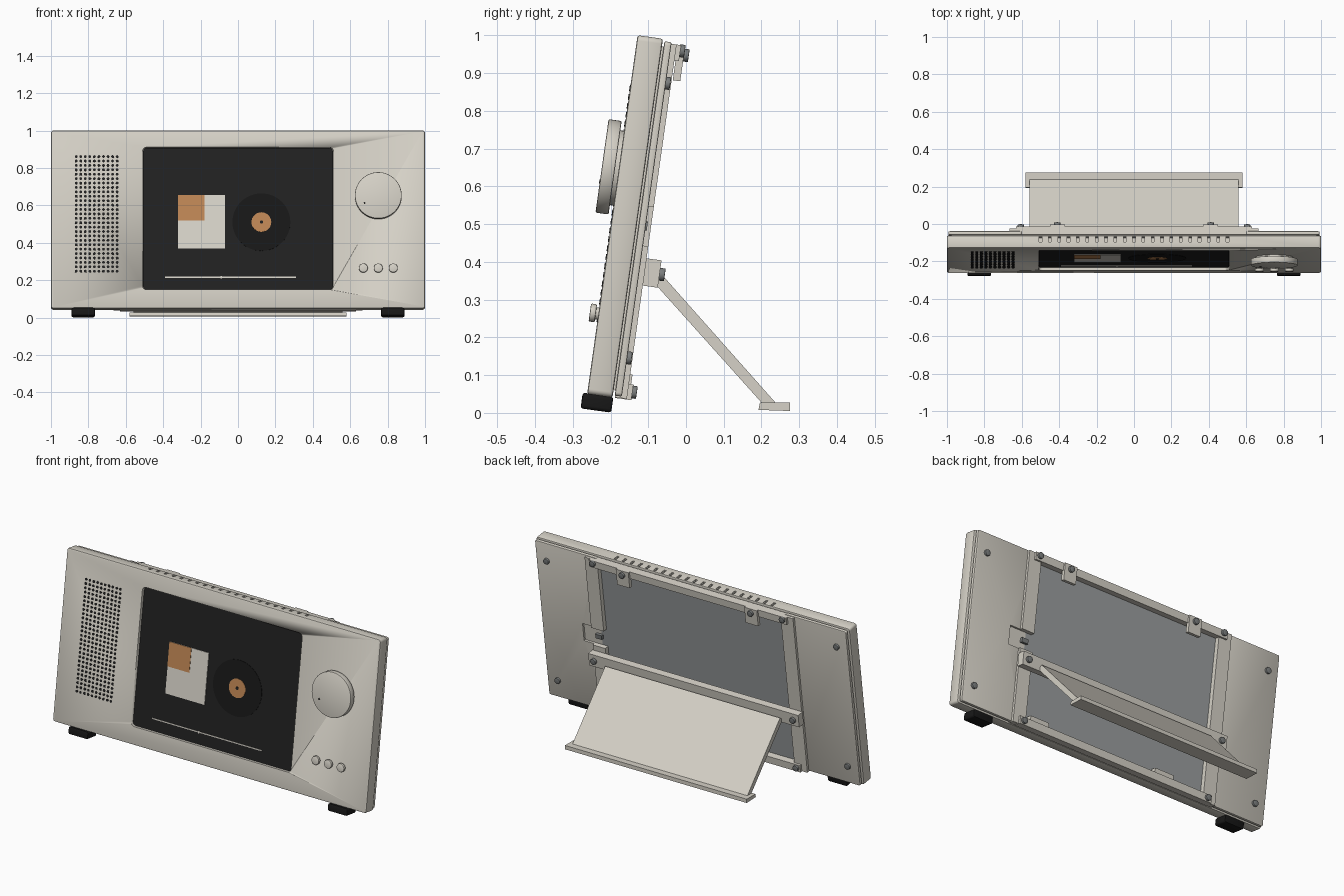
import bpy, bmesh, math
from mathutils import Matrix, Vector

if "Cube" in bpy.data.objects:
    bpy.data.objects.remove(bpy.data.objects["Cube"], do_unlink=True)

# The cabinet leans back; parts use local x, depth (y) and height (z)
LEAN = Matrix.Translation((0, -0.262, 0.05)) @ Matrix.Rotation(math.radians(-8), 4, 'X')
FACING = Matrix.Rotation(math.radians(90), 4, 'X')


def material(name, r, g, b):
    m = bpy.data.materials.new(name)
    m.use_nodes = True
    m.diffuse_color = (r, g, b, 1)
    bsdf = m.node_tree.nodes["Principled BSDF"]
    bsdf.inputs["Base Color"].default_value = (r, g, b, 1)
    bsdf.inputs["Roughness"].default_value = 0.6
    return m


BEIGE = material("warm beige", 0.67, 0.64, 0.57)
CREAM = material("cream", 0.70, 0.67, 0.60)
BLACK = material("screen black", 0.015, 0.015, 0.015)
RUBBER = material("rubber black", 0.009, 0.009, 0.009)
ORANGE = material("copper orange", 0.52, 0.24, 0.09)
SLATE = material("slate grey", 0.33, 0.345, 0.35)
STEEL = material("screw grey", 0.20, 0.21, 0.21)


def finish(name, bm, mat, matrix=LEAN, smooth=False):
    bmesh.ops.recalc_face_normals(bm, faces=bm.faces)
    mesh = bpy.data.meshes.new(name)
    bm.to_mesh(mesh)
    bm.free()
    mesh.materials.append(mat)
    ob = bpy.data.objects.new(name, mesh)
    bpy.context.collection.objects.link(ob)
    ob.matrix_world = matrix
    if smooth:
        bpy.ops.object.select_all(action='DESELECT')
        ob.select_set(True)
        bpy.context.view_layer.objects.active = ob
        bpy.ops.object.shade_smooth_by_angle(angle=math.radians(35))
    return ob


def add_box(bm, x, y, z):
    size = Vector((x[1] - x[0], y[1] - y[0], z[1] - z[0]))
    mid = Vector((x[0] + x[1], y[0] + y[1], z[0] + z[1])) / 2
    bmesh.ops.create_cube(bm, size=1, matrix=Matrix.Translation(mid) @ Matrix.Diagonal((*size, 1)))


def box(name, x, y, z, mat, corner=0, edge=0):
    """Box with optional rounded front-view corners and softened edges."""
    bm = bmesh.new()
    add_box(bm, x, y, z)
    if corner:
        rails = [e for e in bm.edges if abs((e.verts[0].co - e.verts[1].co).y) > 1e-5]
        bmesh.ops.bevel(bm, geom=rails, offset=corner, segments=5, profile=0.5, affect='EDGES')
    if edge:
        rims = [e for e in bm.edges if abs((e.verts[0].co - e.verts[1].co).y) < 1e-5]
        bmesh.ops.bevel(bm, geom=rims, offset=edge, segments=2, profile=0.5, affect='EDGES')
    return finish(name, bm, mat, smooth=bool(corner or edge))


def disc(name, x, z, r, y, mat, sides=32, edge=0):
    bm = bmesh.new()
    bmesh.ops.create_cone(bm, cap_ends=True, segments=sides, radius1=r, radius2=r, depth=y[1] - y[0],
                          matrix=Matrix.Translation((x, sum(y) / 2, z)) @ FACING)
    if edge:
        rims = [e for e in bm.edges if abs((e.verts[0].co - e.verts[1].co).y) < 1e-5]
        bmesh.ops.bevel(bm, geom=rims, offset=edge, segments=2, profile=0.5, affect='EDGES')
    return finish(name, bm, mat, smooth=True)


def prism(name, profile, half_width, mat):
    """Side profile of (y, z) points pulled across x, in world space."""
    bm = bmesh.new()
    face = bm.faces.new([bm.verts.new((-half_width, y, z)) for y, z in profile])
    new = bmesh.ops.extrude_face_region(bm, geom=[face])["geom"]
    bmesh.ops.translate(bm, verts=[v for v in new if isinstance(v, bmesh.types.BMVert)],
                        vec=(2 * half_width, 0, 0))
    return finish(name, bm, mat, Matrix.Identity(4))


def cut(ob, cutter):
    cutter.hide_render = True
    mod = ob.modifiers.new("cut", 'BOOLEAN')
    mod.operation, mod.object, mod.solver = 'DIFFERENCE', cutter, 'EXACT'
    bpy.context.view_layer.objects.active = ob
    bpy.ops.object.modifier_apply(modifier=mod.name)


# Front shell with a recessed display and a row of top vents
shell = box("front_shell", (-1, 1), (0, 0.068), (0, 0.96), BEIGE, 0.014, 0.006)
recess = box("recess_cutter", (-0.51, 0.51), (-0.05, 0.025), (0.1, 0.87), BEIGE, 0.022)
bm = bmesh.new()
for i in range(21):
    x = -0.5 + i * 0.05
    add_box(bm, (x - 0.007, x + 0.007), (0.032, 0.062), (0.925, 1))
vents = finish("vent_cutter", bm, BEIGE)
cut(shell, recess)
cut(shell, vents)

# Display and the picture on it
box("screen", (-0.508, 0.508), (0.015, 0.03), (0.102, 0.868), BLACK, 0.02)
box("album_sleeve", (-0.32, -0.07), (0.011, 0.015), (0.325, 0.612), CREAM)
box("sleeve_patch", (-0.32, -0.18), (0.009, 0.013), (0.475, 0.612), ORANGE)
disc("record", 0.125, 0.467, 0.155, (0.013, 0.016), RUBBER, 48)
disc("record_label", 0.125, 0.467, 0.053, (0.011, 0.015), ORANGE)
disc("record_hole", 0.125, 0.467, 0.009, (0.0095, 0.013), BLACK, 12)
box("progress_line", (-0.39, 0.31), (0.012, 0.016), (0.166, 0.172), CREAM)
disc("progress_marker", -0.09, 0.169, 0.007, (0.010, 0.014), CREAM, 12)

# Speaker perforations
bm = bmesh.new()
for col in range(10):
    for row in range(27):
        spot = Matrix.Translation((-0.865 + col * 0.0243, -0.0008, 0.2 + row * 0.0238))
        bmesh.ops.create_cone(bm, cap_ends=True, segments=8, radius1=0.0078, radius2=0.0078,
                              depth=0.002, matrix=spot @ FACING)
finish("speaker_holes", bm, BLACK)

# Dial and buttons
disc("dial_stem", 0.75, 0.604, 0.1, (-0.012, 0.005), BEIGE, 48)
disc("dial", 0.75, 0.604, 0.125, (-0.045, -0.01), BEIGE, 64, 0.004)
disc("dial_mark", 0.677, 0.562, 0.005, (-0.0465, -0.043), BLACK, 12)
for i, x in enumerate((0.67, 0.75, 0.83)):
    disc(f"button_stem_{i + 1}", x, 0.215, 0.016, (-0.01, 0.005), BEIGE, 20)
    disc(f"button_{i + 1}", x, 0.215, 0.024, (-0.023, -0.007), BEIGE, 24, 0.003)

# Rear core, side covers and display back
box("seam_core", (-0.975, 0.975), (0.06, 0.075), (0.02, 0.94), BEIGE)
box("display_back", (-0.62, 0.62), (0.07, 0.08), (0.03, 0.92), SLATE)
port = box("port_cutter", (0.55, 0.73), (0.08, 0.2), (0.41, 0.515), BEIGE)
for side, name in ((1, "left"), (-1, "right")):
    def span(a, b):
        return tuple(sorted((side * a, side * b)))
    cover = box(f"{name}_rear_cover", span(0.6, 0.992), (0.073, 0.092), (0.006, 0.954), BEIGE, 0.01, 0.004)
    column = box(f"{name}_frame_column", span(0.585, 0.665), (0.074, 0.106), (0.002, 0.95), BEIGE)
    if side > 0:
        cut(cover, port)
        cut(column, port)
    # Clip holding the display
    box(f"{name}_clip", span(0.37, 0.45), (0.109, 0.129), (0.855, 0.95), BEIGE)
    # Rubber foot
    box(f"{name}_foot", span(0.765, 0.89), (-0.012, 0.07), (-0.04, 0.002), RUBBER, 0.01, 0.006)
    # Screws: cover, frame, hinge bar and clip
    screws = [(0.925, 0.845, 0.104), (0.925, 0.11, 0.104), (0.605, 0.935, 0.13),
              (0.605, 0.022, 0.13), (0.635, 0.341, 0.16), (0.41, 0.925, 0.142)]
    for i, (x, z, y) in enumerate(screws):
        disc(f"{name}_screw_{i + 1}", side * x, z, 0.017, (y - 0.016, y), STEEL, 20, 0.002)
for cutter in (recess, vents, port):
    bpy.data.objects.remove(cutter, do_unlink=True)

# Frame rails with lower tabs, and a small port plug
box("top_rail", (-0.63, 0.63), (0.074, 0.118), (0.908, 0.95), BEIGE)
box("bottom_rail", (-0.63, 0.63), (0.074, 0.118), (0.0, 0.042), BEIGE)
for i, x in enumerate((0.5, -0.32)):
    box(f"rail_tab_{i + 1}", (x - 0.06, x + 0.06), (0.076, 0.112), (0.03, 0.068), BEIGE)
box("port_plug", (0.61, 0.65), (0.078, 0.096), (0.45, 0.475), STEEL)

# Hinge bar and folding stand
box("hinge_bar", (-0.67, 0.67), (0.105, 0.146), (0.305, 0.378), BEIGE)
prism("stand_plate", [(-0.085, 0.345), (-0.06, 0.362), (0.24, 0.024), (0.203, 0.024)], 0.558, BEIGE)
prism("stand_lip", [(0.192, 0.008), (0.275, 0.005), (0.275, 0.027), (0.196, 0.027)], 0.58, BEIGE)
